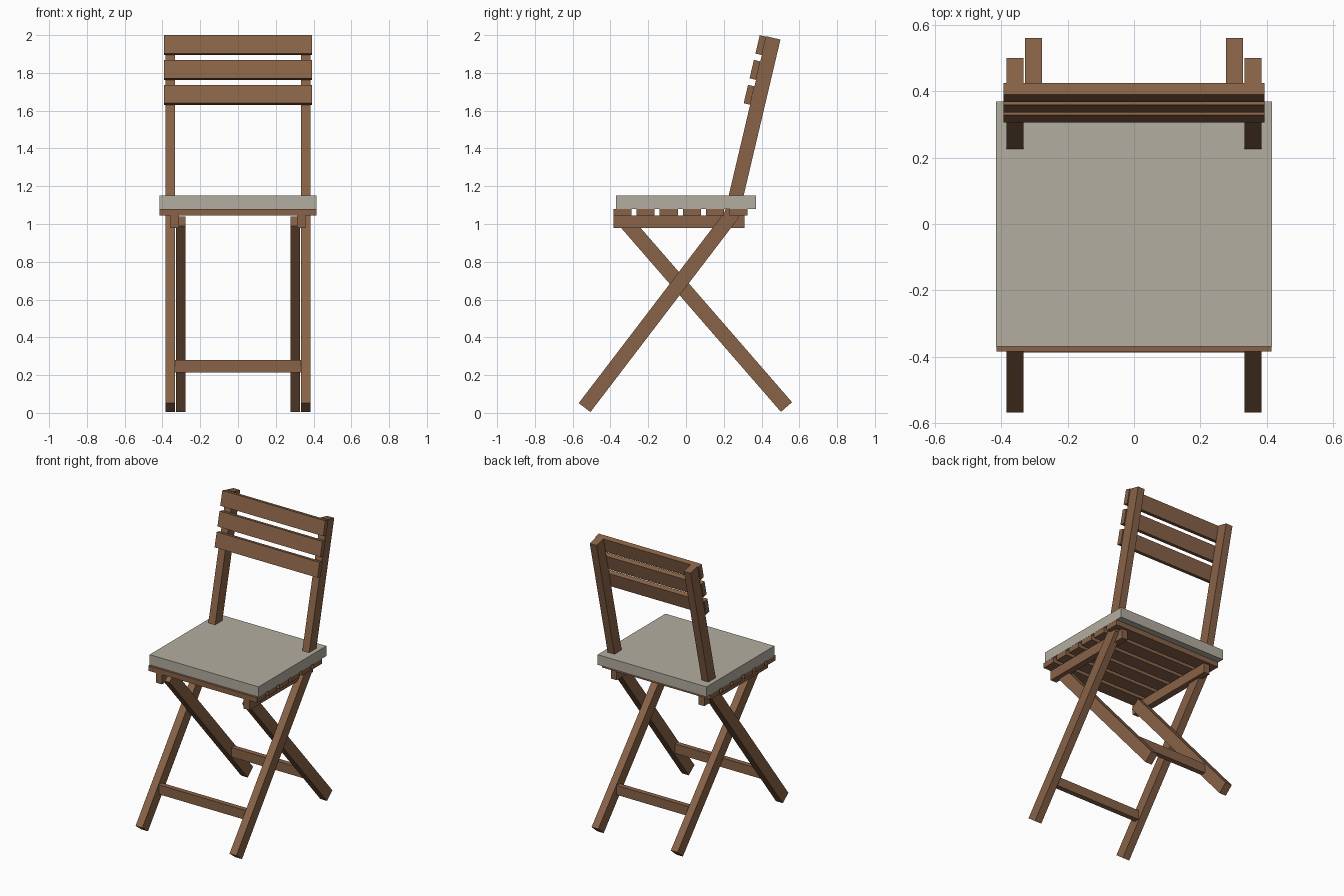
import bpy, math
from mathutils import Vector, Matrix

if "Cube" in bpy.data.objects:
    bpy.data.objects.remove(bpy.data.objects["Cube"])


def material(name, rgb):
    m = bpy.data.materials.new(name)
    m.diffuse_color = (*rgb, 1)
    m.use_nodes = True
    m.node_tree.nodes["Principled BSDF"].inputs["Base Color"].default_value = m.diffuse_color
    return m


wood = material("wood", (0.25, 0.125, 0.065))
fabric = material("fabric", (0.45, 0.42, 0.35))


def box(name, x, y, z, mat=wood):
    """Axis-aligned box from (min, max) ranges."""
    bpy.ops.mesh.primitive_cube_add(size=1)
    o = bpy.context.object
    o.name = name
    size = [b - a for a, b in (x, y, z)]
    mid = [(a + b) / 2 for a, b in (x, y, z)]
    o.data.transform(Matrix.Translation(mid) @ Matrix.Diagonal((*size, 1)))
    o.data.materials.append(mat)
    return o


def bar(name, x, start, end, width):
    """Square-cut bar running between two (y, z) points in the side plane."""
    a, b = Vector((0, *start)), Vector((0, *end))
    d = b - a
    h = d.length / 2
    o = box(name, x, (-width / 2, width / 2), (-h, h))
    o.location = (a + b) / 2
    o.rotation_euler.x = -math.atan2(d.y, d.z)
    return o


OUTER, INNER, RAIL = (0.333, 0.385), (0.277, 0.328), (0.312, 0.357)

# Crossed legs, back posts and seat rails, mirrored left and right
for side, s in (("left", -1), ("right", 1)):
    def mx(r):
        return tuple(sorted((s * r[0], s * r[1])))
    bar(f"front_leg_{side}", mx(OUTER), (-0.537, 0.028), (0.247, 1.055), 0.078)
    bar(f"rear_leg_{side}", mx(INNER), (0.532, 0.031), (-0.322, 1.014), 0.078)
    bar(f"back_post_{side}", mx(OUTER), (0.24, 1.042), (0.4625, 1.985), 0.077)
    box(f"seat_rail_{side}", mx(RAIL), (-0.385, 0.31), (0.978, 1.045))

# Rungs between the legs
box("front_rung", (-0.335, 0.335), (-0.388, -0.353), (0.215, 0.28))
box("rear_rung", (-0.28, 0.28), (0.325, 0.36), (0.215, 0.28))

# Seat slats and cushion
for i in range(6):
    y = -0.385 + 0.1228 * i
    box(f"seat_slat_{i + 1}", (-0.415, 0.415), (y, y + 0.096), (1.045, 1.08))
box("seat_cushion", (-0.416, 0.416), (-0.37, 0.37), (1.08, 1.15), fabric)

# Backrest slats on the front of the leaning posts
for i, z in enumerate((1.684, 1.816, 1.947)):
    y = 0.396 - 0.236 * (1.947 - z)
    o = box(f"back_slat_{i + 1}", (-0.393, 0.393), (-0.0175, 0.0175), (-0.05, 0.05))
    o.location = (0, y, z)
    o.rotation_euler.x = -math.atan(0.236)
